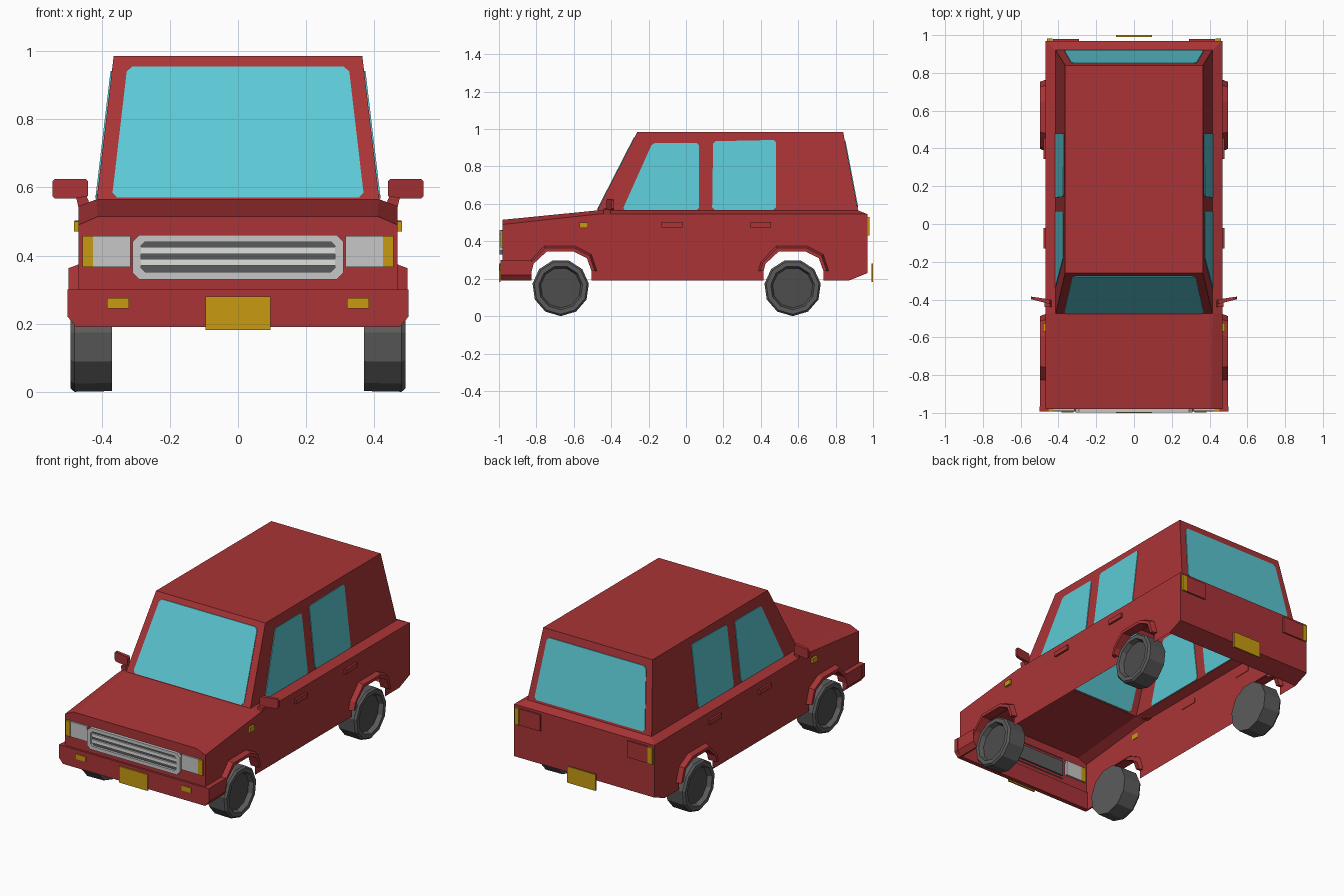
import bpy, bmesh, math

if "Cube" in bpy.data.objects:
    bpy.data.objects.remove(bpy.data.objects["Cube"])

def mat(name, rgb):
    m = bpy.data.materials.new(name)
    m.diffuse_color = (*rgb, 1)
    m.use_nodes = True
    m.node_tree.nodes["Principled BSDF"].inputs["Base Color"].default_value = m.diffuse_color
    return m

RED = mat("red paint", (0.40, 0.034, 0.037))
GLASS = mat("cyan glass", (0.107, 0.58, 0.66))
AMBER = mat("amber", (0.58, 0.33, 0.006))
TYRE = mat("tyre grey", (0.105, 0.105, 0.105))
HUB = mat("hub grey", (0.075, 0.075, 0.075))
TRIM = mat("light grey trim", (0.57, 0.57, 0.57))
PALE = mat("pale bar", (0.74, 0.75, 0.74))

def make(name, verts, faces, material, mirror=False):
    me = bpy.data.meshes.new(name)
    me.from_pydata(verts, [], faces)
    bm = bmesh.new()
    bm.from_mesh(me)
    bmesh.ops.remove_doubles(bm, verts=bm.verts, dist=1e-5)
    bmesh.ops.recalc_face_normals(bm, faces=bm.faces)
    bm.to_mesh(me)
    bm.free()
    me.materials.append(material)
    ob = bpy.data.objects.new(name, me)
    bpy.context.collection.objects.link(ob)
    if mirror:
        ob.modifiers.new("mirror", "MIRROR")
    return ob

def strips(n, rings, closed=True):
    """Quad strips between successive rings of n points."""
    return [(r * n + i, r * n + (i + 1) % n, (r + 1) * n + (i + 1) % n, (r + 1) * n + i)
            for r in range(rings - 1) for i in range(n if closed else n - 1)]

def slab(name, a, b, material, mirror=False):
    """Solid between two matching outlines."""
    n = len(a)
    faces = strips(n, 2) + [tuple(range(n)), tuple(range(n, 2 * n))]
    return make(name, a + b, faces, material, mirror)

def prism_y(name, pts, y0, y1, material, mirror=False):
    return slab(name, [(x, y0, z) for x, z in pts], [(x, y1, z) for x, z in pts], material, mirror)

def prism_x(name, pts, x0, x1, material, mirror=True):
    return slab(name, [(x0, y, z) for y, z in pts], [(x1, y, z) for y, z in pts], material, mirror)

def rect(a0, a1, b0, b1):
    return [(a0, b0), (a1, b0), (a1, b1), (a0, b1)]

def soften(pts, d):
    """Cut every corner of an outline by distance d."""
    out = []
    for i, p in enumerate(pts):
        for q in (pts[i - 1], pts[(i + 1) % len(pts)]):
            l = math.dist(p, q)
            out.append((p[0] + (q[0] - p[0]) * d / l, p[1] + (q[1] - p[1]) * d / l))
    return out

W, BELT, TOP, ROOF = 0.468, 0.545, 0.565, 0.985
FRONT, REAR = -0.98, 0.97
AXLES = (-0.67, 0.57)
ARCH_IN = [(-0.155, .24), (-0.145, .28), (-0.075, .345), (0.07, .345), (0.14, .31), (0.165, .24)]
ARCH_OUT = [(-0.185, .24), (-0.17, .29), (-0.09, .375), (0.08, .375), (0.165, .33), (0.195, .24)]

# Lower body: open-bottomed shell, half of it mirrored
side = [(FRONT, .19)]
for c in AXLES:
    side += [(c - 0.155, .19)] + [(c + y, z) for y, z in ARCH_IN] + [(c + 0.165, .19)]
side += [(0.87, .19), (REAR, .23), (REAR, BELT), (-0.475, BELT), (FRONT, .49)]
polys = [
    [(W, y, z) for y, z in side],
    [(0, FRONT, .19), (W, FRONT, .19), (W, FRONT, .49), (.41, FRONT, .515), (0, FRONT, .515)],
    [(0, FRONT, .515), (.41, FRONT, .515), (.415, -.475, TOP), (0, -.475, TOP)],
    [(.41, FRONT, .515), (W, FRONT, .49), (W, -.475, BELT), (.415, -.475, TOP)],
    [(.415, -.475, TOP), (W, -.475, BELT), (W, REAR, BELT), (.415, .92, TOP)],
    [(.415, .92, TOP), (W, REAR, BELT), (0, REAR, BELT), (0, .92, TOP)],
    [(0, REAR, BELT), (W, REAR, BELT), (W, REAR, .23), (0, REAR, .23)],
    [(0, REAR, .23), (W, REAR, .23), (W, .87, .19), (0, .87, .19)],
]
verts, faces = [], []
for p in polys:
    faces.append(tuple(range(len(verts), len(verts) + len(p))))
    verts += p
make("lower_body", verts, faces, RED, True)

# Cabin shell
base = [(-.415, -.475, TOP), (.415, -.475, TOP), (.415, .92, TOP), (-.415, .92, TOP)]
roof = [(-.365, -.26, ROOF), (.365, -.26, ROOF), (.365, .84, ROOF), (-.365, .84, ROOF)]
make("cabin", base + roof, strips(4, 2) + [(4, 5, 6, 7)], RED)

# Windows: thin plates through the cabin skin, visible inside and out
def rise(z):
    return (z - TOP) / (ROOF - TOP)

T = 0.004
def side_window(name, pts):
    a, b = ([(.415 - .05 * rise(z) + s, y, z) for y, z in soften(pts, .012)] for s in (-T, T))
    slab(name, a, b, GLASS, True)

def end_window(name, pts, y0, dy):
    a, b = ([(x, y0 + dy * rise(z) + s, z) for x, z in soften(pts, .015)] for s in (-T, T))
    slab(name, a, b, GLASS)

side_window("front_side_window", [(-.34, .568), (.07, .568), (.07, .925), (-.18, .925)])
side_window("rear_side_window", [(.14, .568), (.48, .568), (.48, .942), (.145, .935)])
end_window("windshield", [(-.37, .57), (.37, .57), (.325, .955), (-.325, .955)], -.475, .215)
end_window("rear_window", [(-.37, .58), (.37, .58), (.33, .94), (-.33, .94)], .92, -.08)

# Wheel arch flares and wheels
for c, end in zip(AXLES, ("front", "rear")):
    mid = [(o[0] * .6 + i[0] * .4, o[1] * .6 + i[1] * .4) for o, i in zip(ARCH_OUT, ARCH_IN)]
    rings = [(W - .003, ARCH_OUT), (.497, mid), (.497, ARCH_IN), (W - .03, ARCH_IN)]
    v = [(x, c + y, z) for x, ring in rings for y, z in ring]
    f = strips(6, 4, False) + [(0, 6, 12, 18), (5, 11, 17, 23)]
    make(end + "_arch_flare", v, f, RED, True)

    n = 11
    prof = [(.37, .15), (.48, .152), (.492, .142), (.492, .118), (.465, .108)]
    v = [(x, c + r * math.sin(2 * math.pi * k / n), .152 - r * math.cos(2 * math.pi * k / n))
         for x, r in prof for k in range(n)]
    f = strips(n, len(prof)) + [tuple(range(n)), tuple(range(4 * n, 5 * n))]
    wheel = make(end + "_wheel", v, f, TYRE, True)
    wheel.data.materials.append(HUB)
    for p in wheel.data.polygons:   # recessed hub disc
        if len(p.vertices) == n and p.center.x > .4:
            p.material_index = 1

# Front bumper with side returns
prism_y("front_bumper", [(-.475, .19), (.475, .19), (.5, .22), (.5, .3), (-.5, .3), (-.5, .22)],
        -.992, -.965, RED)
prism_y("bumper_return", [(.466, .19), (.475, .19), (.498, .22), (.498, .3), (.466, .3)],
        -.965, -.825, RED, True)

# Grille: frame, dark backing and bars
outer = soften(rect(-.31, .31, .33, .46), .02)
inner = soften(rect(-.285, .285, .352, .44), .012)
v = [(x, y, z) for y, ring in ((-.972, outer), (-.998, outer), (-.998, inner), (-.972, inner))
     for x, z in ring]
make("grille_frame", v, strips(8, 4), TRIM)
prism_y("grille_backing", rect(-.287, .287, .35, .442), -.984, -.97, TYRE)
for k, z in enumerate((.37, .405)):
    prism_y("grille_bar_%d" % (k + 1), rect(-.284, .284, z, z + .02), -.994, -.984, PALE)

# Lamps and number plates
prism_y("headlight", rect(.315, .425, .366, .458), -.99, -.97, TRIM, True)
prism_y("front_indicator", rect(.426, .456, .366, .458), -.992, -.97, AMBER, True)
prism_y("fog_lamp", rect(.32, .384, .245, .275), -.997, -.99, AMBER, True)
prism_y("front_plate", rect(-.095, .095, .182, .28), -1.0, -.991, AMBER)
prism_y("rear_plate", rect(-.095, .095, .182, .28), .991, 1.0, AMBER)
prism_y("tail_lamp", rect(.29, .43, .43, .53), .965, .979, RED, True)
prism_y("rear_indicator", rect(.431, .46, .43, .53), .965, .981, AMBER, True)
prism_x("side_indicator", rect(-.57, -.525, .47, .5), .465, .481, AMBER)

# Door handles
for name, y in (("front", -.13), ("rear", .345)):
    prism_x(name + "_door_handle", rect(y, y + .11, .475, .503), .465, .48, RED)

# Mirrors: angled head on a short foot
head = soften(rect(.44, .545, .567, .625), .008)
slab("mirror_head", [(x, -.425 + (x - .44) * .25, z) for x, z in head],
     [(x, -.4 + (x - .44) * .15, z) for x, z in head], RED, True)
prism_y("mirror_foot", [(.43, .54), (.468, .54), (.475, .57), (.445, .575)], -.44, -.405, RED, True)
